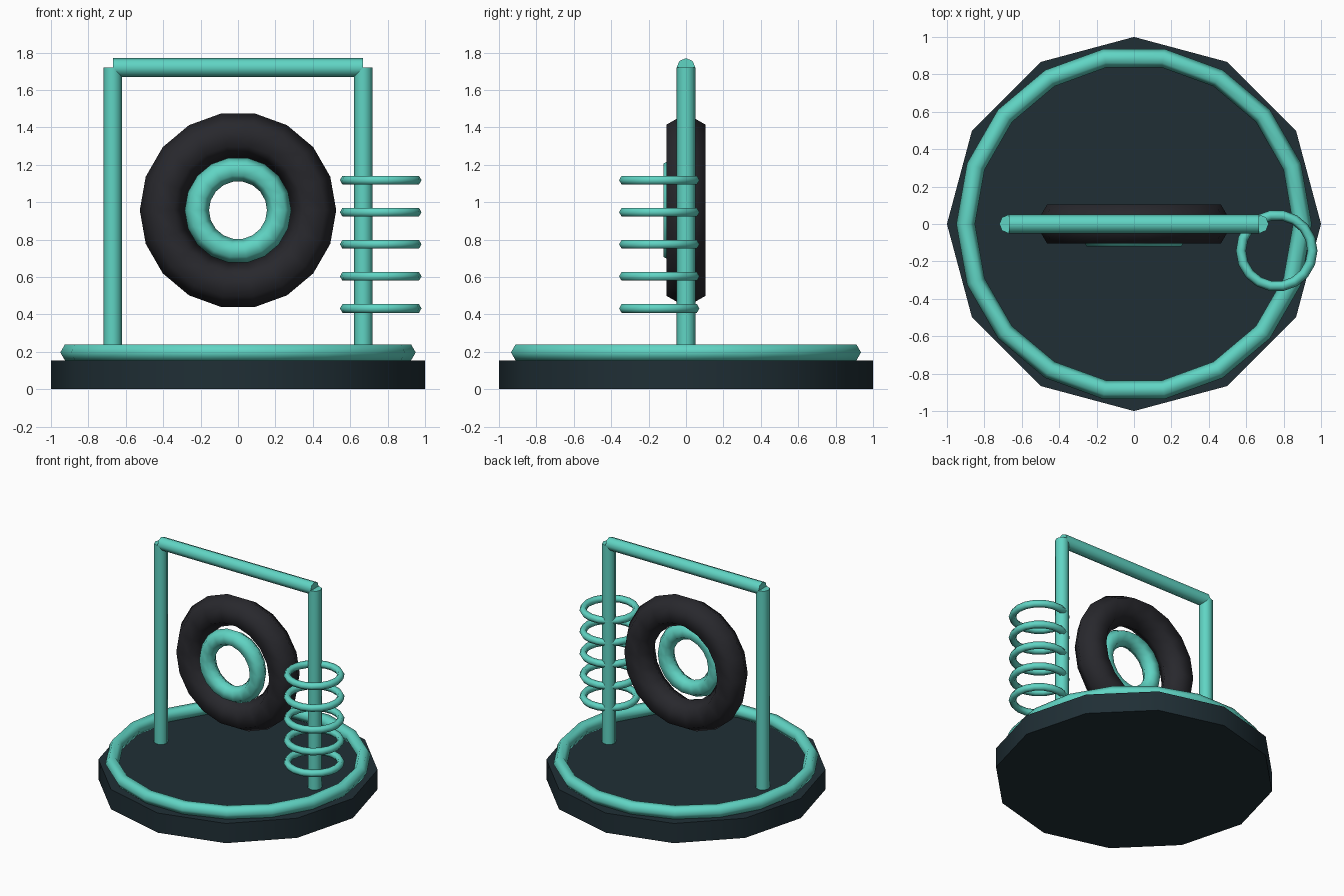
import bpy
from math import pi, radians

if "Cube" in bpy.data.objects:
    bpy.data.objects.remove(bpy.data.objects["Cube"])


def material(name, rgb):
    m = bpy.data.materials.new(name)
    m.diffuse_color = (*rgb, 1)
    m.use_nodes = True
    m.node_tree.nodes["Principled BSDF"].inputs["Base Color"].default_value = m.diffuse_color
    return m


TEAL = material("teal", (0.117, 0.66, 0.55))
SLATE = material("slate", (0.014, 0.028, 0.036))
RUBBER = material("rubber", (0.021, 0.021, 0.026))


def finish(name, mat, angle):
    ob = bpy.context.object
    ob.name = name
    ob.data.materials.append(mat)
    bpy.ops.object.shade_smooth_by_angle(angle=radians(angle))
    return ob


def ring(name, mat, loc, major, minor, upright=False):
    bpy.ops.mesh.primitive_torus_add(
        major_segments=18, minor_segments=6, major_radius=major,
        minor_radius=minor, location=loc,
        rotation=(pi / 2 if upright else 0, 0, 0))
    return finish(name, mat, 80)


def rod(name, mat, loc, radius, length, sides, lying=False):
    bpy.ops.mesh.primitive_cylinder_add(
        vertices=sides, radius=radius, depth=length, location=loc,
        rotation=(0, pi / 2 if lying else 0, 0))
    return finish(name, mat, 50)


# Round base with a raised rim
rod("base", SLATE, (0, 0, 0.0775), 1.0, 0.155, 12)
ring("base_rim", TEAL, (0, 0, 0.197), 0.90, 0.05)

# Gantry frame
for side, x in (("left", -0.67), ("right", 0.67)):
    rod(side + "_post", TEAL, (x, 0, 0.93), 0.05, 1.58, 8)
rod("crossbar", TEAL, (0, 0, 1.72), 0.05, 1.335, 8, lying=True)

# Floating tyre and the coloured ring set into its front
ring("tyre", RUBBER, (0, 0, 0.957), 0.405, 0.12, upright=True)
ring("hub_ring", TEAL, (0, -0.065, 0.957), 0.22, 0.065, upright=True)

# Stack of hoops around the right post
for i in range(5):
    ring(f"hoop_{i + 1}", TEAL, (0.763, -0.143, 0.432 + i * 0.1715), 0.191, 0.027)
